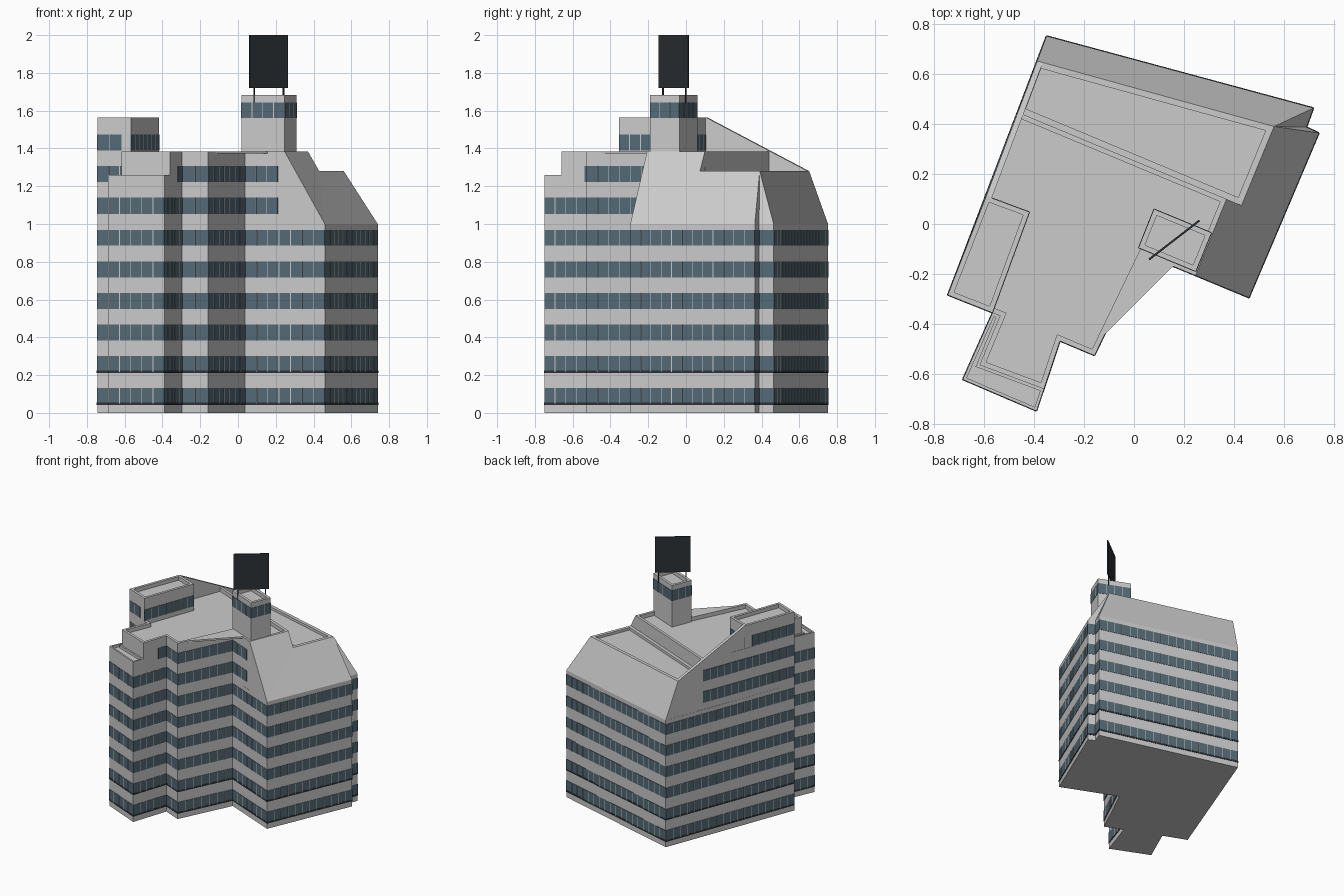
import bpy, bmesh
from mathutils import Vector

if "Cube" in bpy.data.objects:
    bpy.data.objects.remove(bpy.data.objects["Cube"])


def material(name, col):
    m = bpy.data.materials.new(name)
    m.diffuse_color = (*col, 1)
    m.use_nodes = True
    m.node_tree.nodes["Principled BSDF"].inputs["Base Color"].default_value = m.diffuse_color
    return m


GLASS = material("blue_glass", (0.09, 0.145, 0.18))
DARK = material("dark_panel", (0.025, 0.03, 0.035))


def finish(bm, name, mat=None):
    bmesh.ops.recalc_face_normals(bm, faces=bm.faces)
    me = bpy.data.meshes.new(name)
    bm.to_mesh(me)
    bm.free()
    ob = bpy.data.objects.new(name, me)
    bpy.context.collection.objects.link(ob)
    if mat:
        me.materials.append(mat)
    return ob


def sink_roof(bm, face, rim, depth):
    """Leave a parapet rim around a roof face and lower the floor."""
    bm.normal_update()
    bmesh.ops.inset_individual(bm, faces=[face], thickness=rim, use_even_offset=True)
    floor = bmesh.ops.extrude_discrete_faces(bm, faces=[face])["faces"][0]
    bmesh.ops.translate(bm, verts=floor.verts, vec=(0, 0, -depth))


def prism(name, pts, z0, z1, rim=0, depth=0.03, mat=None):
    bm = bmesh.new()
    lo = [bm.verts.new((x, y, z0)) for x, y in pts]
    hi = [bm.verts.new((x, y, z1)) for x, y in pts]
    n = len(pts)
    bm.faces.new(lo[::-1])
    top = bm.faces.new(hi)
    for i in range(n):
        j = (i + 1) % n
        bm.faces.new((lo[i], lo[j], hi[j], hi[i]))
    if rim:
        sink_roof(bm, top, rim, depth)
    return finish(bm, name, mat)


def slab(bm, p, q, z0, z1, out, inn=0.004):
    """Thin upright box along the wall line p-q."""
    p, q = Vector(p), Vector(q)
    d = (q - p).normalized()
    n = Vector((d.y, -d.x))
    ring = [p - n * inn, p + n * out, q + n * out, q - n * inn]
    lo = [bm.verts.new((*v, z0)) for v in ring]
    hi = [bm.verts.new((*v, z1)) for v in ring]
    bm.faces.new(lo)
    bm.faces.new(hi)
    for i in range(4):
        j = (i + 1) % 4
        bm.faces.new((lo[i], lo[j], hi[j], hi[i]))


# plan corners, counter-clockwise
SW, BOX_S = (-.745, -.284), (-.566, -.355)
WING_W, WING_S, WING_E = (-.685, -.622), (-.39, -.748), (-.296, -.468)
STEP, NOOK, SE = (-.158, -.526), (.038, -.12), (.46, -.295)
EAST, NOTCH, NE, NW = (.74, .364), (.69, .387), (.718, .464), (-.35, .752)
foot = [SW, BOX_S, WING_W, WING_S, WING_E, STEP, NOOK, SE, EAST, NOTCH, NE, NW]
TA, TB, TC, TE = (-.387, .652), (.56, .39), (.43, .074), (-.464, .447)
TD, TF = (.37, .1), (.246, -.206)
UP_S, UP_W, UP_N = (-.36, -.66), (-.618, -.564), (-.536, -.367)
BOX_N, BOX_E = (-.591, .112), (-.418, .048)

prism("lower_body", foot, 0, 1.0)
prism("upper_body", [SW, BOX_S, UP_N, UP_W, UP_S, WING_E, STEP, NOOK, TF, TD, TE],
      1.0, 1.385, rim=.02)
prism("wing_terrace", [BOX_S, WING_W, WING_S, UP_S, UP_W, UP_N], 1.0, 1.26, rim=.012, depth=.02)
prism("roof_box", [SW, BOX_S, BOX_E, BOX_N], 1.35, 1.565, rim=.02)
prism("corner_canopy", [(-.118, -.443), (.158, -.168), NOOK], 1.372, 1.385)

# sloping crown with sunken terrace on the north and east sides
bm = bmesh.new()
cache = {}


def face(*corners):
    vs = []
    for p, z in corners:
        key = (*p, z)
        if key not in cache:
            cache[key] = bm.verts.new(key)
        vs.append(cache[key])
    return bm.faces.new(vs)


H, T, R = 1.0, 1.28, 1.385
face((SE, H), (EAST, H), (TB, T), (TC, T))
face((SE, H), (TC, T), (TD, R), (TF, R))
face((EAST, H), (NOTCH, H), (TB, T))
face((NOTCH, H), (NE, H), (TB, T))
face((NE, H), (NW, H), (TA, T), (TB, T))
face((NW, H), (TE, H), (TE, T), (TA, T))
face((TF, H), (SE, H), (TF, R))
face((TC, T), (TE, T), (TE, R), (TD, R))
sink_roof(bm, face((TA, T), (TB, T), (TC, T), (TE, T)), .025, .02)
finish(bm, "sloped_crown")

# raked fin wall along the west edge
bm = bmesh.new()
sides = []
for dx, dy in ((0, 0), (.022, -.008)):
    sides.append([bm.verts.new((p[0] + dx, p[1] + dy, z))
                  for p, z in ((TA, T), (BOX_N, T), (BOX_N, 1.565))])
for s in sides:
    bm.faces.new(s)
for i in range(3):
    j = (i + 1) % 3
    bm.faces.new((sides[0][i], sides[0][j], sides[1][j], sides[1][i]))
finish(bm, "raked_fin_wall")

# tower and its sign board
tower = [(.018, -.095), (.247, -.19), (.31, -.035), (.08, .06)]
prism("tower", tower, 1.2, 1.682, rim=.02)
bm = bmesh.new()
slab(bm, (.06, -.142), (.262, .014), 1.72, 2.0, .004)
for p, q in (((.083, -.124), (.089, -.119)), ((.238, -.004), (.244, .001))):
    slab(bm, p, q, 1.64, 1.72, .003, .003)
finish(bm, "sign_board", DARK)

# window bands
glass, bars, strips = bmesh.new(), bmesh.new(), bmesh.new()


def band(p, q, z0, z1, t0=0, t1=1):
    p, q = Vector(p), Vector(q)
    a, b = p.lerp(q, t0), p.lerp(q, t1)
    slab(glass, a, b, z0, z1, .002)
    length = (b - a).length
    n = max(1, round(length / .062))
    half = (b - a).normalized() * .002
    for i in range(1, n):
        c = a.lerp(b, i / n)
        slab(bars, c - half, c + half, z0, z1, .0035)


edges = list(zip(foot, foot[1:] + foot[:1]))
for p, q in edges:
    for k in range(6):
        z = .05 + .167 * k
        band(p, q, z, z + .083)
    for z in (.042, .212):
        slab(strips, p, q, z, z + .013, .003)

low, high = (1.053, 1.14), (1.222, 1.308)
for p, q in edges[:6]:
    band(p, q, *low)
band(NOOK, SE, *low, 0, .41)
band(NW, SW, *low, .29, 1)
band(SW, BOX_S, *high)
band(WING_S, WING_E, *high, .75, 1)
band(WING_E, STEP, *high)
band(STEP, NOOK, *high)
band(NOOK, SE, *high, 0, .41)
band(NW, SW, *high, .29, 1)
band(SW, BOX_S, 1.39, 1.475, 0, .72)
band(BOX_S, BOX_E, 1.39, 1.475)
band(BOX_E, BOX_N, 1.39, 1.475)
band(BOX_N, SW, 1.39, 1.475, .15, 1)
for i in range(4):
    band(tower[i], tower[(i + 1) % 4], 1.56, 1.643)

finish(glass, "window_bands", GLASS)
finish(bars, "window_mullions")
finish(strips, "dark_base_strips", DARK)
